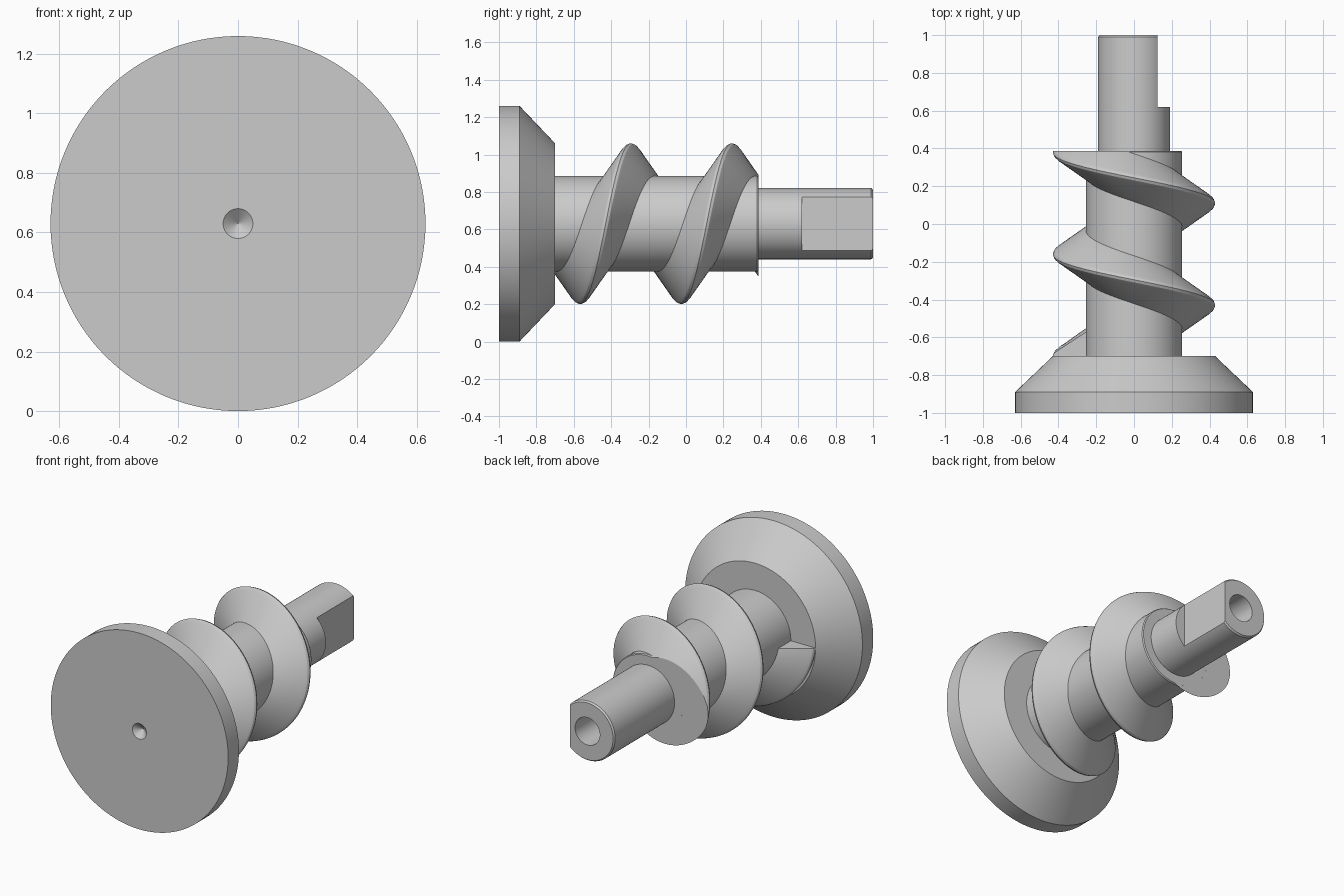
import bpy, bmesh, math
from mathutils import Vector

if "Cube" in bpy.data.objects:
    bpy.data.objects.remove(bpy.data.objects["Cube"])

AXIS_Z = 0.63      # height of the horizontal axis
PITCH = 0.54
END_Y = 0.387      # where the threaded core stops

steel = bpy.data.materials.new("plain grey metal")
steel.use_nodes = True
steel.diffuse_color = (0.6, 0.6, 0.6, 1)
steel.node_tree.nodes["Principled BSDF"].inputs["Base Color"].default_value = (0.6, 0.6, 0.6, 1)


def point(r, a, y):
    return Vector((r * math.cos(a), y, AXIS_Z + r * math.sin(a)))


def finish(bm, name):
    bmesh.ops.recalc_face_normals(bm, faces=bm.faces)
    mesh = bpy.data.meshes.new(name)
    bm.to_mesh(mesh)
    bm.free()
    mesh.materials.append(steel)
    obj = bpy.data.objects.new(name, mesh)
    bpy.context.collection.objects.link(obj)
    return obj


def smooth(obj, degrees=25):
    bpy.ops.object.select_all(action='DESELECT')
    obj.select_set(True)
    bpy.context.view_layer.objects.active = obj
    bpy.ops.object.shade_smooth_by_angle(angle=math.radians(degrees))


def lathe(name, profile, sides=128):
    """Revolve (radius, y) points about the axis; open ends are capped."""
    bm = bmesh.new()
    rings = [[bm.verts.new(point(r, math.tau * i / sides, y)) for i in range(sides)]
             for r, y in profile]
    for a, b in zip(rings, rings[1:]):
        for i in range(sides):
            j = (i + 1) % sides
            bm.faces.new((a[i], a[j], b[j], b[i]))
    bm.faces.new(rings[0])
    bm.faces.new(rings[-1])
    bmesh.ops.remove_doubles(bm, verts=bm.verts, dist=1e-5)
    return finish(bm, name)


# Flanged head with a centre-drilled dimple, and the core of the screw
head = lathe("flanged_head", [(0.001, -0.96), (0.05, -1), (0.63, -1), (0.63, -0.89),
                              (0.43, -0.7), (0.2, -0.7)])
core = lathe("screw_core", [(0.255, -0.71), (0.255, END_Y - 0.007),
                            (0.25, END_Y), (0.15, END_Y)])

# Drive shaft with a chamfered end and a blind bore
shaft = lathe("drive_shaft", [(0.19, 0.37), (0.19, 0.99), (0.182, 1), (0.088, 1),
                              (0.088, 0.6), (0.001, 0.55)])

# Flat milled into one side of the shaft
bm = bmesh.new()
bmesh.ops.create_cube(bm, size=1)
bmesh.ops.scale(bm, vec=(0.2, 0.5, 0.6), verts=bm.verts)
bmesh.ops.translate(bm, vec=(0.225, 0.87, AXIS_Z), verts=bm.verts)
cutter = finish(bm, "flat_cutter")
cutter.hide_render = True
cut = shaft.modifiers.new("flat", 'BOOLEAN')
cut.operation = 'DIFFERENCE'
cut.solver = 'EXACT'
cut.object = cutter
bpy.context.view_layer.objects.active = shaft
bpy.ops.object.modifier_apply(modifier=cut.name)
bpy.data.objects.remove(cutter)

# Helical thread: a rounded ridge section swept about the axis
section = [(0.25, -0.13), (0.41, -0.026), (0.424, -0.014), (0.43, 0),
           (0.424, 0.014), (0.41, 0.026), (0.25, 0.13)]
start, stop, steps = -math.pi, 3 * math.pi + 1.8, 280
bm = bmesh.new()
rings = []
for k in range(steps + 1):
    a = start + (stop - start) * k / steps
    centre = -0.43 + PITCH * a / math.tau
    rings.append([bm.verts.new(point(r, a, centre + dy)) for r, dy in section])
for p, q in zip(rings, rings[1:]):
    for i in range(len(section)):
        j = (i + 1) % len(section)
        bm.faces.new((p[i], p[j], q[j], q[i]))
bm.faces.new(rings[0])
bm.faces.new(rings[-1])
# Trim the thread flush with the end of the core
trim = bmesh.ops.bisect_plane(bm, geom=bm.verts[:] + bm.edges[:] + bm.faces[:],
                              plane_co=(0, END_Y, 0), plane_no=(0, 1, 0), clear_outer=True)
rim = [e for e in trim["geom_cut"] if isinstance(e, bmesh.types.BMEdge)]
caps = bmesh.ops.edgeloop_fill(bm, edges=rim)
bmesh.ops.triangulate(bm, faces=caps["faces"])
thread = finish(bm, "helical_thread")

for part in (head, core, shaft, thread):
    smooth(part)
